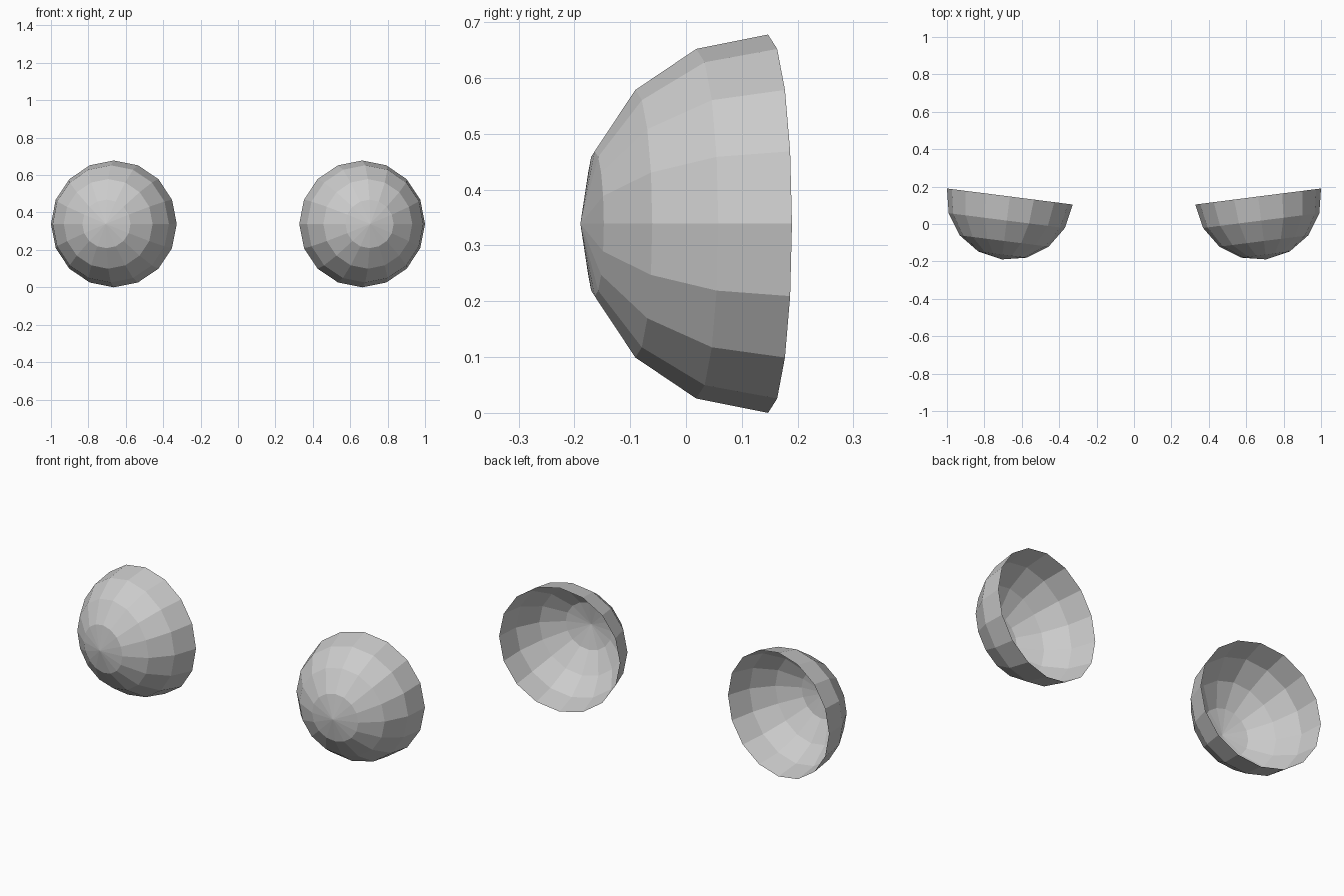
import bpy, bmesh, math
from mathutils import Matrix

if "Cube" in bpy.data.objects:
    bpy.data.objects.remove(bpy.data.objects["Cube"])

R = 0.339                  # bowl radius
TILT = math.radians(7.27)  # outward toe angle


def half_dome(name, side):
    # Open low-poly hemisphere, closed end facing the front
    bm = bmesh.new()
    bmesh.ops.create_uvsphere(bm, u_segments=16, v_segments=8, radius=R)
    upper = [v for v in bm.verts if v.co.z > 1e-4]
    bmesh.ops.delete(bm, geom=upper, context='VERTS')
    turn = Matrix.Rotation(side * TILT, 4, 'Z') @ Matrix.Rotation(-math.pi / 2, 4, 'X')
    bm.transform(turn)
    mesh = bpy.data.meshes.new(name)
    bm.to_mesh(mesh)
    bm.free()
    ob = bpy.data.objects.new(name, mesh)
    ob.location = (side * (1 - R * math.cos(TILT)), 0.147, R)
    bpy.context.collection.objects.link(ob)


# Mirrored pair
half_dome("right_dome", 1)
half_dome("left_dome", -1)
